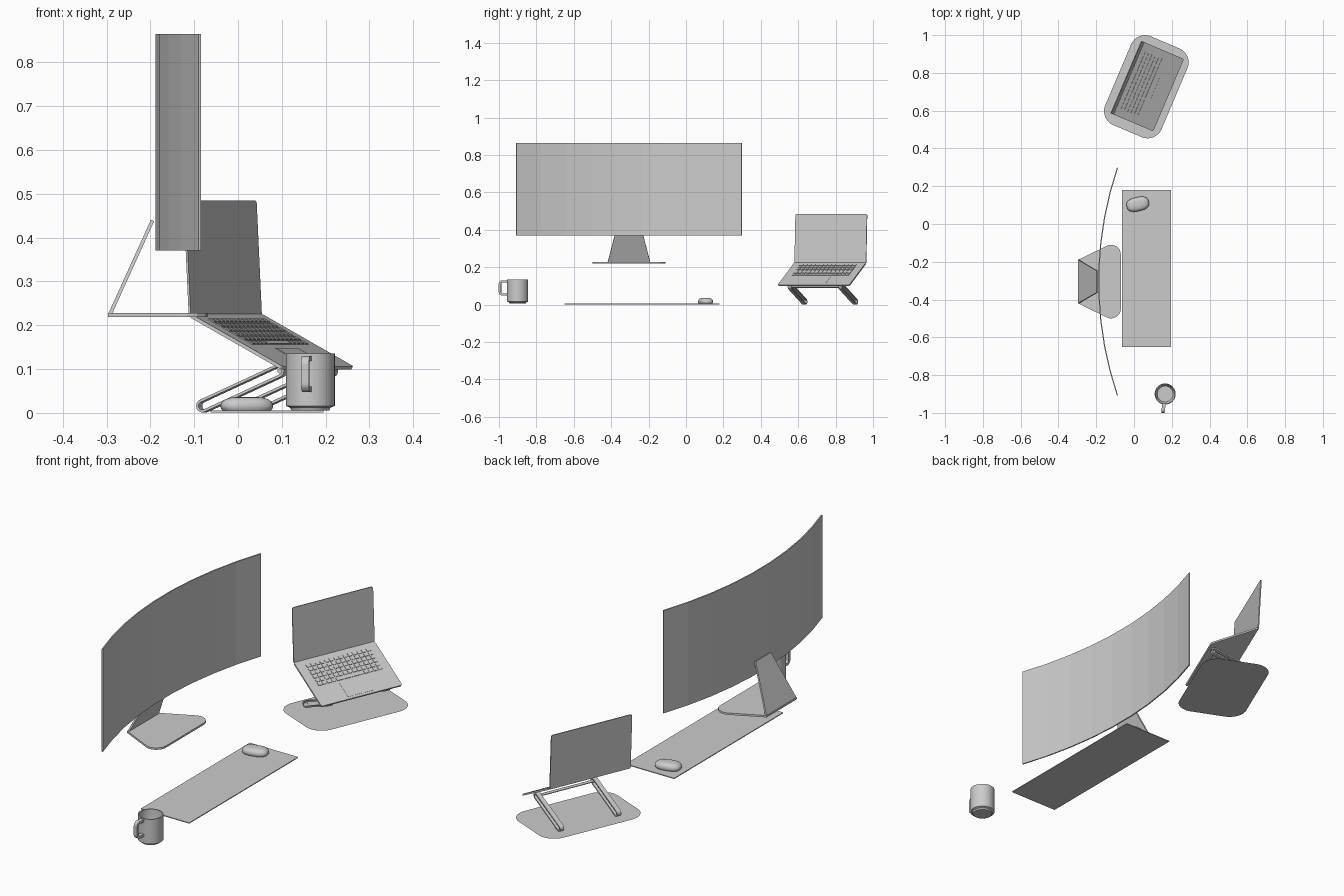
import bpy, bmesh, math
from mathutils import Vector, Matrix

cube = bpy.data.objects.get("Cube")
if cube:
    bpy.data.objects.remove(cube, do_unlink=True)

grey = bpy.data.materials.new("plain_grey")
grey.use_nodes = True
GREY = (0.6, 0.6, 0.6, 1)
grey.diffuse_color = GREY
grey.node_tree.nodes["Principled BSDF"].inputs["Base Color"].default_value = GREY


def finish(name, bm, matrix=Matrix(), smooth=False):
    bmesh.ops.recalc_face_normals(bm, faces=bm.faces)
    mesh = bpy.data.meshes.new(name)
    bm.to_mesh(mesh)
    bm.free()
    mesh.materials.append(grey)
    mesh.transform(matrix)
    obj = bpy.data.objects.new(name, mesh)
    bpy.context.collection.objects.link(obj)
    if smooth:
        bpy.ops.object.select_all(action='DESELECT')
        obj.select_set(True)
        bpy.context.view_layer.objects.active = obj
        bpy.ops.object.shade_smooth_by_angle(angle=math.radians(35))
    return obj


def frame(origin, xdir, ydir):
    """Placement matrix with the given local x and y directions."""
    x, y = Vector(xdir).normalized(), Vector(ydir).normalized()
    m = Matrix((x, y, x.cross(y))).transposed().to_4x4()
    m.translation = origin
    return m


def rounded(corners, r, n=6):
    """Round every corner of a 2D outline; r is one radius or a list."""
    pts = []
    for i, c in enumerate(corners):
        p = Vector(c)
        a = (Vector(corners[i - 1]) - p).normalized()
        b = (Vector(corners[(i + 1) % len(corners)]) - p).normalized()
        rad = r[i] if isinstance(r, (list, tuple)) else r
        if rad == 0:
            pts.append(p)
            continue
        half = a.angle(b) / 2
        centre = p + (a + b).normalized() * rad / math.sin(half)
        start = p + a * rad / math.tan(half) - centre
        end = p + b * rad / math.tan(half) - centre
        for k in range(n + 1):
            t = k / n
            pts.append(centre + (start * (1 - t) + end * t).normalized() * rad)
    return pts


def rect(w, y0, y1):
    return [(-w, y0), (w, y0), (w, y1), (-w, y1)]


def prism(name, pts, z0, z1, matrix=Matrix()):
    """Extrude a 2D outline from z0 to z1, or make a sheet when they match."""
    bm = bmesh.new()
    face = bm.faces.new([bm.verts.new((p[0], p[1], z0)) for p in pts])
    if z1 != z0:
        top = bmesh.ops.extrude_face_region(bm, geom=[face])
        verts = [g for g in top['geom'] if isinstance(g, bmesh.types.BMVert)]
        bmesh.ops.translate(bm, verts=verts, vec=(0, 0, z1 - z0))
    return finish(name, bm, matrix)


def band(name, outer, inner, depth, matrix=Matrix(), closed=True):
    """Solid between two matching outlines, centred on local z."""
    bm = bmesh.new()
    rows = []
    for o, i in zip(outer, inner):
        rows.append([bm.verts.new((p[0], p[1], z)) for p, z in
                     ((o, -depth / 2), (o, depth / 2), (i, depth / 2), (i, -depth / 2))])
    for k in range(len(rows) if closed else len(rows) - 1):
        a, b = rows[k], rows[(k + 1) % len(rows)]
        for j in range(4):
            bm.faces.new((a[j], a[(j + 1) % 4], b[(j + 1) % 4], b[j]))
    if not closed:
        bm.faces.new(rows[0])
        bm.faces.new(rows[-1])
    return finish(name, bm, matrix)


def lathe(name, profile, steps, matrix):
    bm = bmesh.new()
    vs = [bm.verts.new((r, 0, z)) for r, z in profile]
    es = [bm.edges.new(e) for e in zip(vs, vs[1:])]
    bmesh.ops.spin(bm, geom=vs + es, cent=(0, 0, 0), axis=(0, 0, 1),
                   angle=math.tau, steps=steps)
    bmesh.ops.remove_doubles(bm, verts=bm.verts, dist=0.0001)
    return finish(name, bm, matrix, smooth=True)


# Curved monitor panel, concave towards +x
MID_Y, RADIUS, HALF, SEG = -0.305, 1.88, 0.327, 9
angles = [HALF * (2 * k / SEG - 1) for k in range(SEG + 1)]
arc = lambda r: [(1.69 - r * math.cos(a), MID_Y + r * math.sin(a)) for a in angles]
band("monitor_panel", arc(RADIUS), arc(RADIUS - 0.006), 0.495,
     Matrix.Translation((0, 0, 0.6175)), closed=False)

# Monitor stand: tapered foot and leaning upright
foot = [(-0.297, MID_Y - 0.115), (-0.07, MID_Y - 0.225),
        (-0.07, MID_Y + 0.225), (-0.297, MID_Y + 0.115)]
prism("monitor_foot", rounded(foot, [0.004, 0.05, 0.05, 0.004]), 0.219, 0.228)
neck = [(-0.115, 0), (0.115, 0), (0.058, 0.238), (-0.058, 0.238)]
prism("monitor_upright", neck, 0, 0.008,
      frame((-0.297, MID_Y, 0.224), (0, 1, 0), (0.098, 0, 0.216)))

# Desk mat
prism("desk_mat", [(-0.063, -0.65), (0.195, -0.65), (0.195, 0.18), (-0.063, 0.18)], 0.001, 0.005)

# Mouse: stacked rounded-oblong rings closing into a dome
bm = bmesh.new()
rings = []
for scale, z in ((0.9, 0.005), (0.98, 0.01), (1, 0.017), (0.95, 0.025),
                 (0.82, 0.031), (0.6, 0.035), (0.3, 0.0365)):
    ring = []
    for k in range(32):
        c, s = math.cos(k * math.tau / 32), math.sin(k * math.tau / 32)
        ring.append(bm.verts.new((0.06 * scale * math.copysign(abs(c) ** 0.75, c),
                                  0.037 * scale * math.copysign(abs(s) ** 0.75, s), z)))
    rings.append(ring)
for a, b in zip(rings, rings[1:]):
    for k in range(32):
        bm.faces.new((a[k], a[(k + 1) % 32], b[(k + 1) % 32], b[k]))
bm.faces.new(rings[0])
bm.faces.new(rings[-1])
finish("mouse", bm, Matrix.Translation((0.02, 0.105, 0)) @ Matrix.Rotation(0.22, 4, 'Z'), True)

# Mug: hollow body with a narrower bottom, and a squared handle
mug = Matrix.Translation((0.165, -0.9, 0))
lathe("mug_body", [(0, 0.005), (0.043, 0.005), (0.046, 0.012), (0.056, 0.016), (0.056, 0.135),
                   (0.051, 0.135), (0.05, 0.03), (0.042, 0.014), (0, 0.014)], 32, mug)


def handle_path(reach, low, high, r):
    box = [(0, low), (reach, low), (reach, high), (0, high)]
    return rounded(box, [0, r, r, 0])


band("mug_handle", handle_path(0.05, 0.048, 0.13, 0.02), handle_path(0.038, 0.06, 0.118, 0.008),
     0.018, mug @ Matrix.Rotation(-0.12, 4, 'Z') @ frame((0, -0.051, 0), (0, -1, 0), (0, 0, 1)),
     closed=False)

# Laptop group: local x points to the user, local y runs along the width
group = Matrix.Translation((0.07, 0.73, 0)) @ Matrix.Rotation(math.radians(-23), 4, 'Z')

# Floor sheet under the laptop
prism("laptop_mat", rounded(rect(0.255, -0.162, 0.162), 0.08, 10), 0.001, 0.001,
      group @ frame((-0.003, -0.005, 0), (0, -1, 0), (1, 0, 0)))

# Slotted support arms joined by a rod
start, end = Vector((-0.098, 0, 0.016)), Vector((0.09, 0, 0.096))
length = (end - start).length


def capsule(r):
    pts = []
    for x, turn in ((length, -0.5), (0, 0.5)):
        for k in range(9):
            a = math.pi * (turn + k / 8)
            pts.append((x + r * math.cos(a), r * math.sin(a)))
    return pts


lean = end - start
for side, label in ((1, "left"), (-1, "right")):
    place = frame(start + Vector((0, side * 0.147, 0)), lean, (-lean.z, 0, lean.x))
    band(label + "_support_arm", capsule(0.015), capsule(0.009), 0.022, group @ place)
bm = bmesh.new()
bmesh.ops.create_cone(bm, cap_ends=True, segments=12, radius1=0.006, radius2=0.006, depth=0.294)
finish("support_rod", bm, group @ frame(end, (1, 0, 0), (0, 0, 1)), True)

# Laptop deck and screen
deck = group @ frame((0.123, 0, 0.106), (0, 1, 0), (-0.228, 0, 0.12))
DEPTH, WIDE = 0.258, 0.208
prism("laptop_deck", rounded(rect(WIDE, 0, DEPTH), 0.008, 3), -0.008, 0, deck)
lid = group @ frame((-0.105, 0, 0.222), (0, 1, 0), (-0.05, 0, 1))
prism("laptop_screen", rounded(rect(WIDE, 0, 0.263), [0.002, 0.002, 0.008, 0.008], 3), -0.005, 0, lid)
prism("trackpad", rect(0.065, 0.012, 0.09), 0, 0.0008, deck)

# Keyboard: rows of low blocks, with a space bar in the front row
bm = bmesh.new()
COLS, ROWS, PITCH_X, PITCH_Y = 14, 6, 0.0238, 0.0215


def key(x, y, w):
    m = Matrix.Translation((x, y, 0.001)) @ Matrix.Diagonal((w, 0.016, 0.003, 1))
    bmesh.ops.create_cube(bm, size=1, matrix=m)


for row in range(ROWS):
    for col in range(COLS):
        if row == 0 and 4 <= col <= 9:
            continue
        key((col - (COLS - 1) / 2) * PITCH_X, 0.115 + row * PITCH_Y, 0.018)
key(0, 0.115, 6 * PITCH_X - 0.006)
finish("keyboard_keys", bm, deck)
